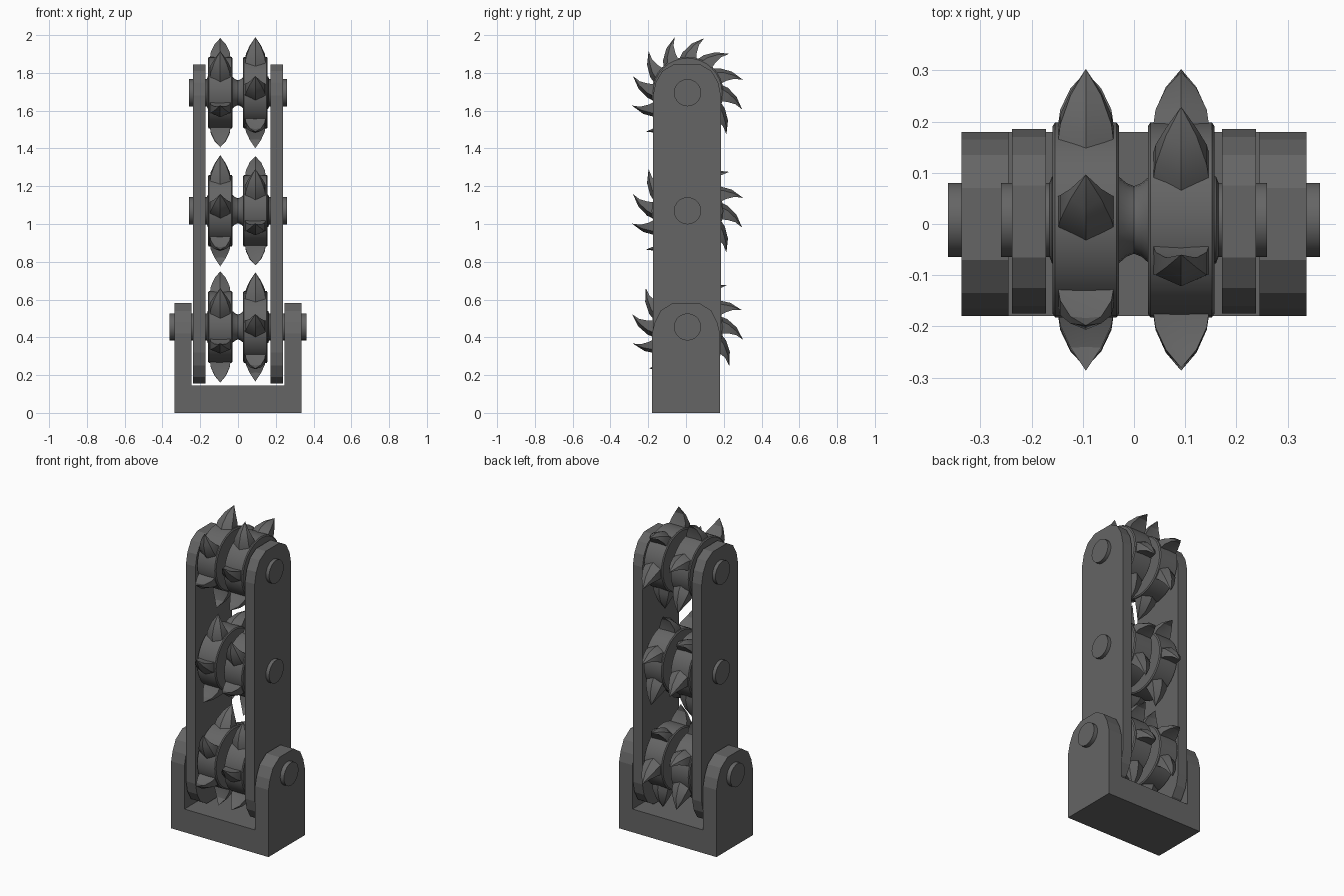
import bpy, bmesh, math
from mathutils import Vector

if "Cube" in bpy.data.objects:
    bpy.data.objects.remove(bpy.data.objects["Cube"])

steel = bpy.data.materials.new("dark_grey_steel")
steel.diffuse_color = (0.13, 0.13, 0.13, 1)
steel.use_nodes = True
steel.node_tree.nodes["Principled BSDF"].inputs["Base Color"].default_value = steel.diffuse_color
YC = 0.008  # axle line in y


def finish(bm, name, smooth=None):
    bmesh.ops.recalc_face_normals(bm, faces=bm.faces)
    me = bpy.data.meshes.new(name)
    bm.to_mesh(me)
    bm.free()
    ob = bpy.data.objects.new(name, me)
    me.materials.append(steel)
    bpy.context.collection.objects.link(ob)
    if smooth:
        bpy.ops.object.select_all(action='DESELECT')
        ob.select_set(True)
        bpy.context.view_layer.objects.active = ob
        bpy.ops.object.shade_smooth_by_angle(angle=math.radians(smooth))
    return ob


def plate(name, pts, x0, x1):
    """Extrude a (y, z) outline along x."""
    bm = bmesh.new()
    f = bm.faces.new([bm.verts.new((x0, y, z)) for y, z in pts])
    r = bmesh.ops.extrude_face_region(bm, geom=[f])
    bmesh.ops.translate(bm, vec=(x1 - x0, 0, 0),
                        verts=[v for v in r['geom'] if isinstance(v, bmesh.types.BMVert)])
    return finish(bm, name)


def lathe(name, prof, z, n=32, smooth=30):
    """Revolve an (x, radius) profile around the x axis at height z."""
    bm = bmesh.new()
    rings = [[bm.verts.new((x, YC + r * math.cos(2 * math.pi * i / n),
                            z + r * math.sin(2 * math.pi * i / n))) for i in range(n)]
             for x, r in prof]
    for a, b in zip(rings, rings[1:]):
        for i in range(n):
            j = (i + 1) % n
            bm.faces.new((a[i], a[j], b[j], b[i]))
    bm.faces.new(rings[0])
    bm.faces.new(rings[-1])
    return finish(bm, name, smooth)


def teeth(name, xc, z, phase):
    """Six hooked teeth: pentagonal sections narrowing to a leading tip."""
    # radius, half width, then angles behind the tip: front, shoulder, ridge
    sections = [(0.175, 0.056, 2, 24, 33), (0.215, 0.050, 4, 17, 24),
                (0.26, 0.030, 3.5, 8, 12.5)]
    bm = bmesh.new()
    for k in range(6):
        tip_a = phase + 60 * k

        def pt(x, r, a):
            t = math.radians(tip_a + a)
            return bm.verts.new((xc + x, YC + r * math.cos(t), z + r * math.sin(t)))

        rings = [[pt(-w, r, f), pt(0, r, f + 1), pt(w, r, f), pt(w, r, s), pt(0, r, g), pt(-w, r, s)]
                 for r, w, f, s, g in sections]
        tip = pt(0, 0.302, 0)
        bm.faces.new(rings[0])
        for a, b in zip(rings, rings[1:]):
            for i in range(6):
                j = (i + 1) % 6
                bm.faces.new((a[i], a[j], b[j], b[i]))
        for i in range(6):
            bm.faces.new((rings[-1][i], rings[-1][(i + 1) % 6], tip))
    return finish(bm, name, 25)


# Base: floor block and two clevis walls with chamfered tops
plate("base_floor", [(-.18, 0), (.18, 0), (.18, .145), (-.18, .145)], -.245, .245)
half = [(.18, 0), (.18, .42), (.165, .48), (.135, .54), (.07, .583)]
wall = half + [(-y, z) for y, z in reversed(half)]
for side, s in (("left", -1), ("right", 1)):
    plate("base_wall_" + side, wall, s * .245, s * .337)

# Arms: long plates with rounded ends
cap = [(.18, 1.68), (.165, 1.75), (.13, 1.81), (.07, 1.845)]
half = [(y, 2.0 - z) for y, z in reversed(cap)] + cap
arm = [(y + .005, z) for y, z in half] + [(.005 - y, z) for y, z in reversed(half)]
for side, s in (("left", -1), ("right", 1)):
    plate("arm_" + side, arm, s * .172, s * .238)

# Three axles, each with two toothed wheels
rows = [("lower", 0.455, .363, 17, 47), ("middle", 1.07, .26, 43, 13),
        ("upper", 1.695, .26, 13, 43)]
for row, z, end, left_phase, right_phase in rows:
    lathe(row + "_axle",
          [(-end, .072), (-.165, .072), (-.16, .085), (-.03, .085), (-.015, .072), (0, .066),
           (.015, .072), (.03, .085), (.16, .085), (.165, .072), (end, .072)], z, 20)
    for side, xc, ph in (("left", -.094, left_phase), ("right", .092, right_phase)):
        lathe(row + "_wheel_" + side,
              [(xc - .065, .183), (xc - .06, .19), (xc + .06, .19), (xc + .065, .183)], z)
        teeth(row + "_teeth_" + side, xc, z, ph)
